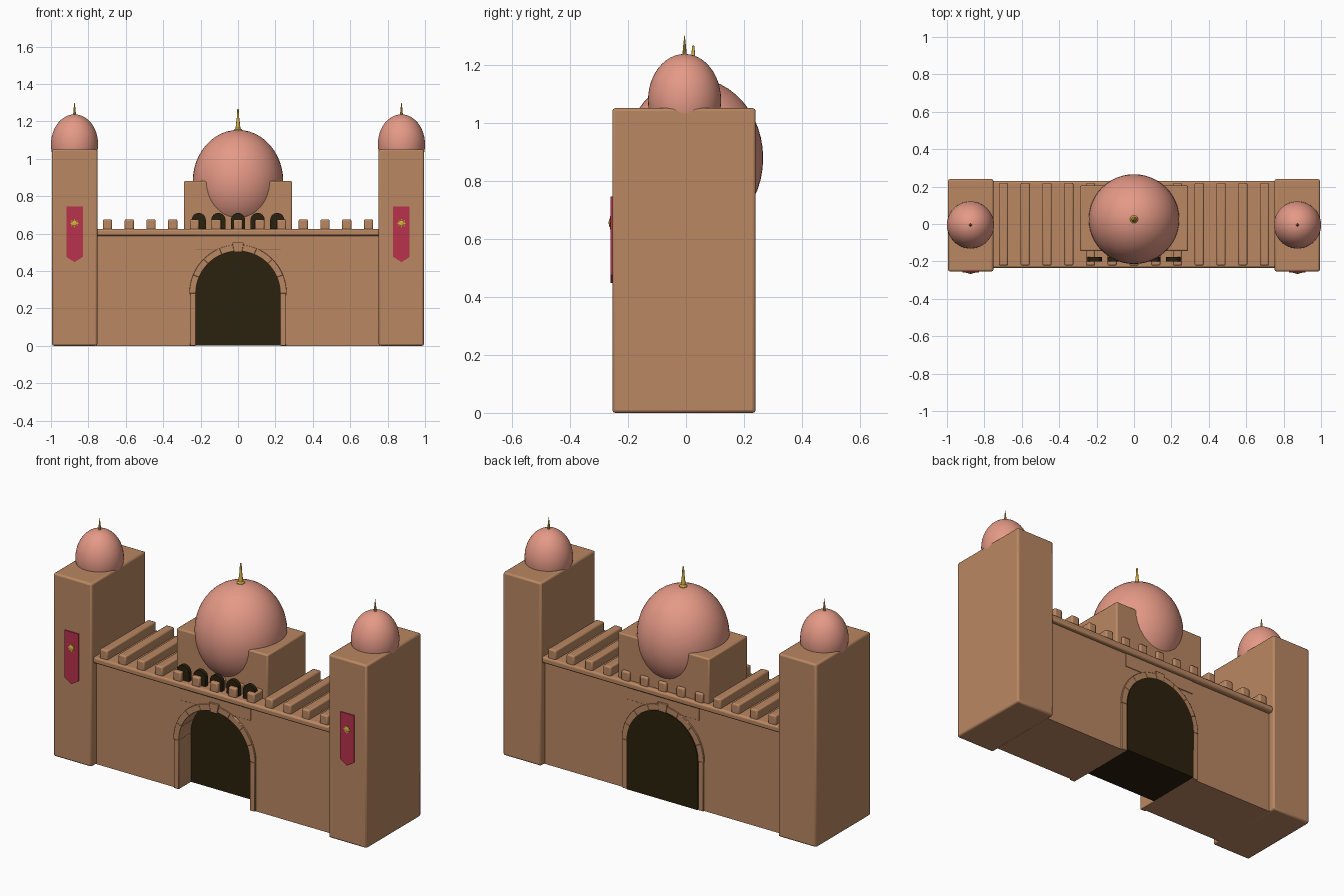
import bpy, bmesh, math

if "Cube" in bpy.data.objects:
    bpy.data.objects.remove(bpy.data.objects["Cube"])

def mat(name, c):
    m = bpy.data.materials.new(name)
    m.diffuse_color = (*c, 1)
    m.use_nodes = True
    m.node_tree.nodes["Principled BSDF"].inputs["Base Color"].default_value = m.diffuse_color
    return m

STONE = mat("sandstone", (0.49, 0.245, 0.122))
PINK = mat("pink_dome", (0.78, 0.32, 0.24))
DARK = mat("dark_opening", (0.024, 0.015, 0.004))
RED = mat("banner_red", (0.48, 0.032, 0.07))
GOLD = mat("gold", (0.68, 0.43, 0.06))

def finish(ob, m, bevel=0):
    ob.data.materials.append(m)
    if bevel:
        b = ob.modifiers.new("bevel", 'BEVEL')
        b.width, b.segments, b.limit_method = bevel, 2, 'ANGLE'
        b.angle_limit = math.radians(40)
    bpy.ops.object.select_all(action='DESELECT')
    ob.select_set(True)
    bpy.context.view_layer.objects.active = ob
    bpy.ops.object.shade_smooth_by_angle(angle=math.radians(35))
    return ob

def extrude(name, pts, y0, y1, m, bevel=0):
    """Front (x, z) outline extruded from y0 to y1."""
    bm = bmesh.new()
    f = bm.faces.new([bm.verts.new((x, y0, z)) for x, z in pts])
    r = bmesh.ops.extrude_face_region(bm, geom=[f])
    vs = [v for v in r["geom"] if isinstance(v, bmesh.types.BMVert)]
    bmesh.ops.translate(bm, verts=vs, vec=(0, y1 - y0, 0))
    bmesh.ops.recalc_face_normals(bm, faces=bm.faces)
    me = bpy.data.meshes.new(name)
    bm.to_mesh(me)
    bm.free()
    ob = bpy.data.objects.new(name, me)
    bpy.context.collection.objects.link(ob)
    return finish(ob, m, bevel)

def box(name, x0, x1, y0, y1, z0, z1, m=STONE, bevel=0.006):
    return extrude(name, [(x0, z0), (x1, z0), (x1, z1), (x0, z1)], y0, y1, m, bevel)

def arc(cx, cz, r, a0, a1, n):
    return [(cx + r * math.cos(math.radians(a0 + (a1 - a0) * i / n)),
             cz + r * math.sin(math.radians(a0 + (a1 - a0) * i / n))) for i in range(n + 1)]

def ellipsoid(name, loc, scale, m=PINK, seg=48):
    bpy.ops.mesh.primitive_uv_sphere_add(segments=seg, ring_count=seg // 2, radius=1, location=loc)
    ob = bpy.context.object
    ob.name = name
    ob.scale = scale
    finish(ob, m)

def lathe(name, loc, prof, m, n=16):
    """Profile of (radius, z) points spun round the z axis."""
    bm = bmesh.new()
    vs = [bm.verts.new((r, 0, z)) for r, z in prof]
    es = [bm.edges.new(p) for p in zip(vs, vs[1:])]
    bmesh.ops.spin(bm, geom=vs + es, cent=(0, 0, 0), axis=(0, 0, 1),
                   angle=2 * math.pi, steps=n)
    bmesh.ops.remove_doubles(bm, verts=bm.verts, dist=1e-5)
    bmesh.ops.recalc_face_normals(bm, faces=bm.faces)
    me = bpy.data.meshes.new(name)
    bm.to_mesh(me)
    bm.free()
    ob = bpy.data.objects.new(name, me)
    ob.location = loc
    bpy.context.collection.objects.link(ob)
    finish(ob, m)

SPRING, R = 0.28, 0.225

# Main wall with arched passage, lintel panel and overhanging cornice
notch = [(-0.235, 0)] + arc(0, SPRING, 0.235, 180, 0, 32) + [(0.235, 0)]
extrude("main_wall", [(-0.76, 0)] + notch + [(0.76, 0), (0.76, 0.61), (-0.76, 0.61)],
        -0.206, 0.202, STONE)
for y0, y1 in ((-0.21, -0.202), (0.198, 0.206)):
    box("lintel_panel", -0.228, 0.228, y0, y1, 0.512, 0.6, bevel=0.002)
box("cornice", -0.76, 0.76, -0.234, 0.229, 0.588, 0.624, bevel=0.01)

# Gate: dark core, jambs, arch stones and keystone
extrude("gate_opening", [(-R, 0.002)] + arc(0, SPRING, R + 0.001, 180, 0, 32) + [(R, 0.002)],
        -0.106, 0.217, DARK)
for s in (-1, 1):
    x = sorted((s * R, s * 0.257))
    box("gate_jamb", x[0], x[1], -0.216, 0.212, 0, SPRING, bevel=0.003)
N = 8
for i in range(N):
    a, b = 180 * i / N, 180 * (i + 1) / N
    extrude("arch_stone", arc(0, SPRING, R, a, b, 5) + arc(0, SPRING, 0.26, b, a, 5),
            -0.216, 0.212, STONE, 0.002)
extrude("keystone", [(-0.022, 0.5), (0.022, 0.5), (0.031, 0.553), (-0.031, 0.553)],
        -0.222, 0.215, STONE, 0.003)

# Roof beams that end as battlements
for i in range(-6, 7):
    x = i * 0.1163
    box("roof_beam", x - 0.025, x + 0.025, -0.222, 0.22, 0.615, 0.676, bevel=0.008)

# Central base with dome, finial and small dark windows
box("dome_base", -0.29, 0.29, -0.145, 0.205, 0.6, 0.88, bevel=0.008)
ellipsoid("main_dome", (0, 0.026, 0.878), (0.242, 0.24, 0.276))
lathe("main_finial", (0, 0.025, 1.14),
      [(0, 0), (0.022, 0.0), (0.021, 0.016), (0.013, 0.024), (0.01, 0.05),
       (0.0065, 0.08), (0.0045, 0.124), (0, 0.127)], GOLD)
for i in range(-2, 3):
    x = i * 0.105
    extrude("small_window", [(x - 0.038, 0.61)] + arc(x, 0.672, 0.038, 180, 0, 12)
            + [(x + 0.038, 0.61)], -0.2, -0.177, DARK)

# Side towers with domes, finials and banners
for s in (-1, 1):
    x0, x1 = sorted((s * 0.752, s * 0.994))
    cx = s * 0.874
    box("tower", x0, x1, -0.254, 0.24, 0, 1.05, bevel=0.01)
    ellipsoid("tower_dome", (cx, -0.005, 1.077), (0.126, 0.126, 0.16))
    lathe("tower_finial", (cx, -0.005, 1.23),
          [(0, 0), (0.008, 0), (0.0065, 0.02), (0.004, 0.045), (0, 0.076)], GOLD, 10)
    extrude("banner", [(cx - 0.044, 0.745), (cx - 0.044, 0.475), (cx, 0.447),
                       (cx + 0.044, 0.475), (cx + 0.044, 0.745)], -0.26, -0.252, RED)
    star = [(cx + r * math.cos(k * math.pi / 8), 0.655 + r * math.sin(k * math.pi / 8))
            for k in range(16) for r in [0.023 if k % 2 == 0 else 0.016]]
    extrude("banner_star", star, -0.2625, -0.2595, GOLD)
    ellipsoid("banner_star_boss", (cx, -0.2615, 0.655), (0.015, 0.005, 0.015), GOLD, 20)
